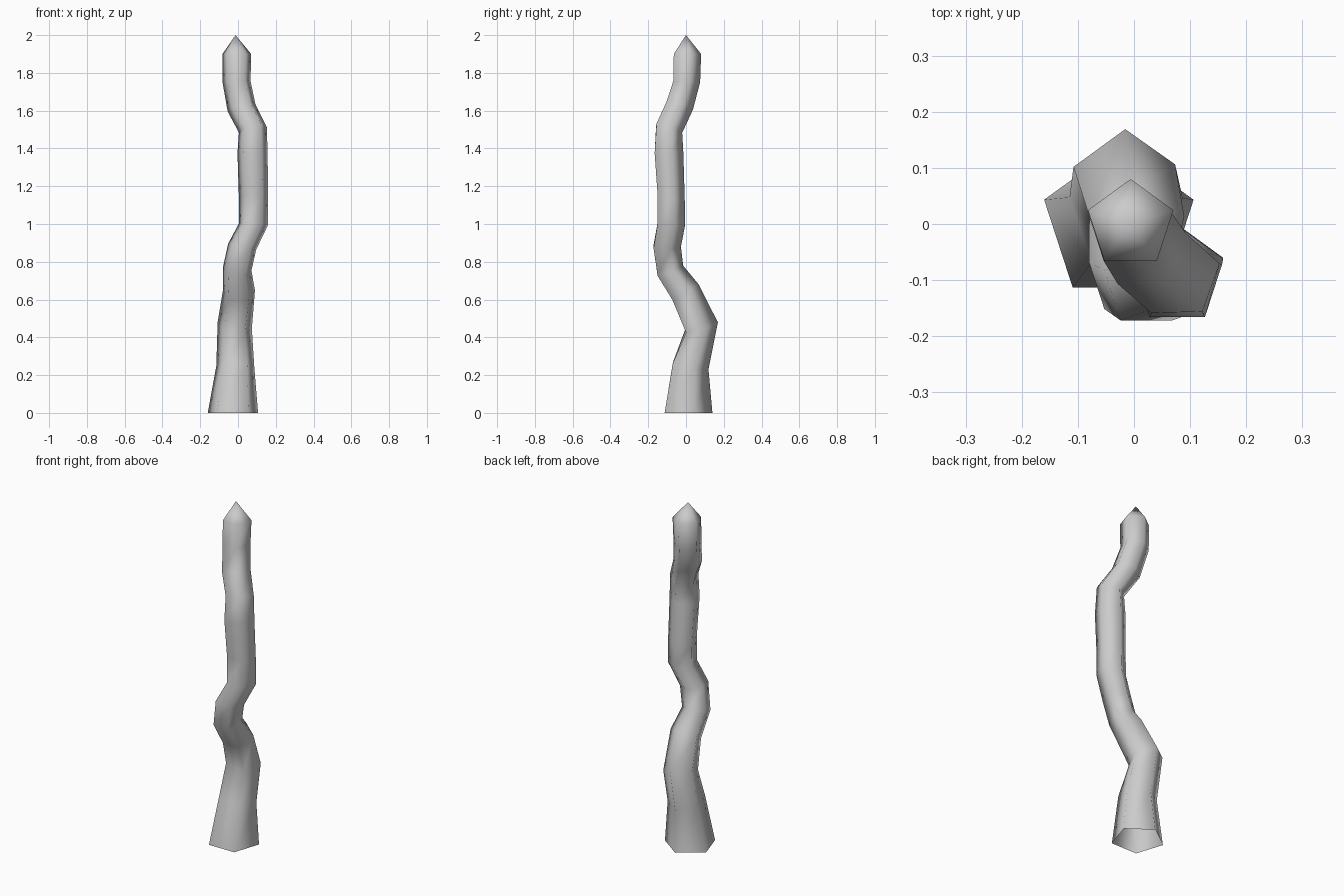
import bpy, bmesh, math
from mathutils import Vector

cube = bpy.data.objects.get("Cube")
if cube:
    bpy.data.objects.remove(cube, do_unlink=True)

SIDES = 5

# Each ring: centre x, y, z, radius, slope along x, slope along y
rings = [
    (-.027, 0, 0, .14, 0, 0),
    (-.014, .015, .25, .106, -.05, -.2),
    (-.018, .075, .455, .097, -.2, .26),
    (.005, -.01, .635, .089, 0, .6),
    (-.005, -.09, .752, .08, -.1, .37),
    (.022, -.107, .88, .08, -.2, 0),
    (.082, -.085, 1.0, .081, -.06, -.05),
    (.082, -.086, 1.14, .081, 0, -.2),
    (.077, -.098, 1.375, .084, 0, 0),
    (.078, -.096, 1.505, .079, .2, -.3),
    (.018, -.042, 1.62, .08, .28, -.2),
    (-.008, -.003, 1.755, .078, .05, -.05),
    (-.006, 0, 1.9, .08, 0, 0),
]
tip = (-.013, 0, 2)


def add_ring(bm, x, y, z, radius, slope_x, slope_y):
    """Pentagon tilted to follow the bend, one corner towards the back."""
    up = Vector((0, 0, 1))
    turn = up.rotation_difference(Vector((-slope_x, -slope_y, 1)))
    verts = []
    for i in range(SIDES):
        a = math.pi / 2 + math.tau * i / SIDES
        corner = Vector((math.cos(a), math.sin(a), 0)) * radius
        verts.append(bm.verts.new(Vector((x, y, z)) + turn @ corner))
    return verts


# Crooked trunk, open at the foot
bm = bmesh.new()
loops = [add_ring(bm, *ring) for ring in rings]
for low, high in zip(loops, loops[1:]):
    for i in range(SIDES):
        j = (i + 1) % SIDES
        bm.faces.new((low[i], low[j], high[j], high[i]))

# Pointed end
point = bm.verts.new(tip)
for i in range(SIDES):
    bm.faces.new((loops[-1][i], loops[-1][(i + 1) % SIDES], point))
for face in bm.faces:
    face.smooth = True

mesh = bpy.data.meshes.new("crooked_trunk")
bm.to_mesh(mesh)
bm.free()
trunk = bpy.data.objects.new("crooked_trunk", mesh)
bpy.context.collection.objects.link(trunk)

# Plain grey
grey = bpy.data.materials.new("light_grey")
grey.use_nodes = True
colour = (.6, .6, .6, 1)
grey.diffuse_color = colour
grey.node_tree.nodes["Principled BSDF"].inputs["Base Color"].default_value = colour
mesh.materials.append(grey)
